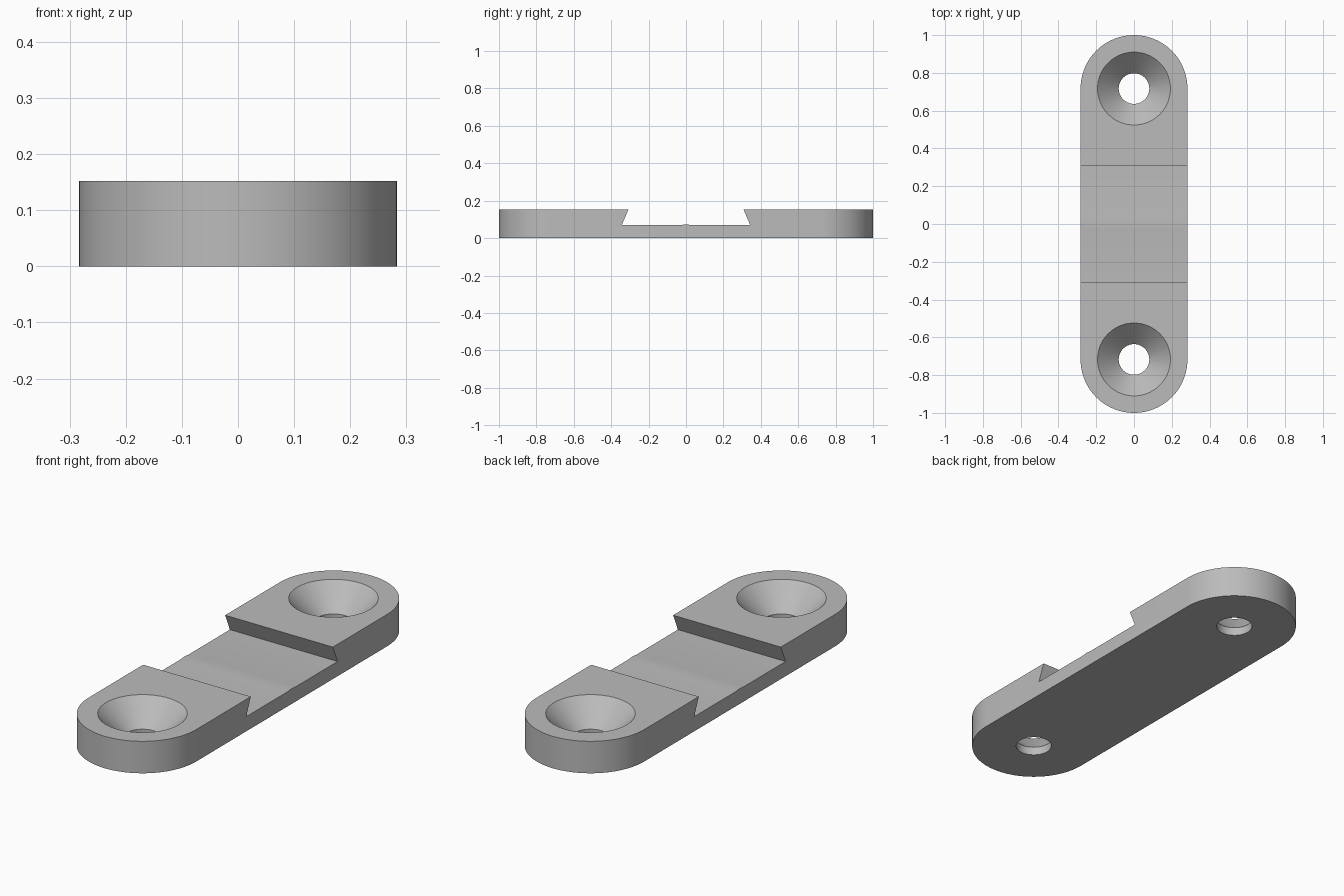
import bpy, bmesh, math

if "Cube" in bpy.data.objects:
    bpy.data.objects.remove(bpy.data.objects["Cube"], do_unlink=True)

HALF_W, HEIGHT, END_Y = 0.283, 0.152, 0.717
HOLE_R, SINK_R, SINK_Z = 0.081, 0.193, 0.04
FLOOR = 0.07

grey = bpy.data.materials.new("plain_grey")
grey.use_nodes = True
grey.diffuse_color = (0.5, 0.5, 0.5, 1)
grey.node_tree.nodes["Principled BSDF"].inputs["Base Color"].default_value = (0.5, 0.5, 0.5, 1)


def add_object(name, bm):
    bmesh.ops.recalc_face_normals(bm, faces=bm.faces[:])
    mesh = bpy.data.meshes.new(name)
    bm.to_mesh(mesh)
    bm.free()
    mesh.materials.append(grey)
    obj = bpy.data.objects.new(name, mesh)
    bpy.context.collection.objects.link(obj)
    return obj


def prism(name, outline, direction):
    bm = bmesh.new()
    face = bm.faces.new([bm.verts.new(p) for p in outline])
    grown = bmesh.ops.extrude_face_region(bm, geom=[face])["geom"]
    bmesh.ops.translate(bm, vec=direction, verts=[v for v in grown if isinstance(v, bmesh.types.BMVert)])
    return add_object(name, bm)


def lathe(name, profile, y, steps=64):
    bm = bmesh.new()
    rings = []
    for r, z in profile:
        angles = [2 * math.pi * i / steps for i in range(steps)]
        rings.append([bm.verts.new((r * math.cos(a), y + r * math.sin(a), z)) for a in angles])
    for low, high in zip(rings, rings[1:]):
        for i in range(steps):
            j = (i + 1) % steps
            bm.faces.new((low[i], low[j], high[j], high[i]))
    bm.faces.new(rings[0])
    bm.faces.new(rings[-1])
    return add_object(name, bm)


# Round-ended plate
outline = []
for side in (1, -1):
    for i in range(49):
        a = math.pi * i / 48
        outline.append((side * HALF_W * math.cos(a), side * (END_Y + HALF_W * math.sin(a)), 0))
plate = prism("mounting_plate", outline, (0, 0, HEIGHT))

# Dovetail slot with a faint ridge across its floor
flare = 0.035 / (HEIGHT - FLOOR)
top = HEIGHT + 0.05
half = [(0.308 - flare * 0.05, top), (0.343, FLOOR), (0.03, FLOOR)]
section = half + [(0, FLOOR + 0.003)] + [(-y, z) for y, z in reversed(half)]
cutters = [prism("slot_cutter", [(-0.5, y, z) for y, z in section], (1, 0, 0))]

# Countersunk screw holes
slope = (SINK_R - HOLE_R) / (HEIGHT - SINK_Z)
profile = [(HOLE_R, -0.05), (HOLE_R, SINK_Z), (SINK_R + slope * 0.05, top)]
for y in (-END_Y, END_Y):
    cutters.append(lathe("screw_hole_cutter", profile, y))

bpy.ops.object.select_all(action='DESELECT')
bpy.context.view_layer.objects.active = plate
plate.select_set(True)
for cutter in cutters:
    cutter.hide_render = True
    mod = plate.modifiers.new("cut", 'BOOLEAN')
    mod.operation = 'DIFFERENCE'
    mod.solver = 'EXACT'
    mod.object = cutter
    bpy.ops.object.modifier_apply(modifier=mod.name)
    bpy.data.objects.remove(cutter, do_unlink=True)

bpy.ops.object.shade_smooth_by_angle(angle=math.radians(25))
